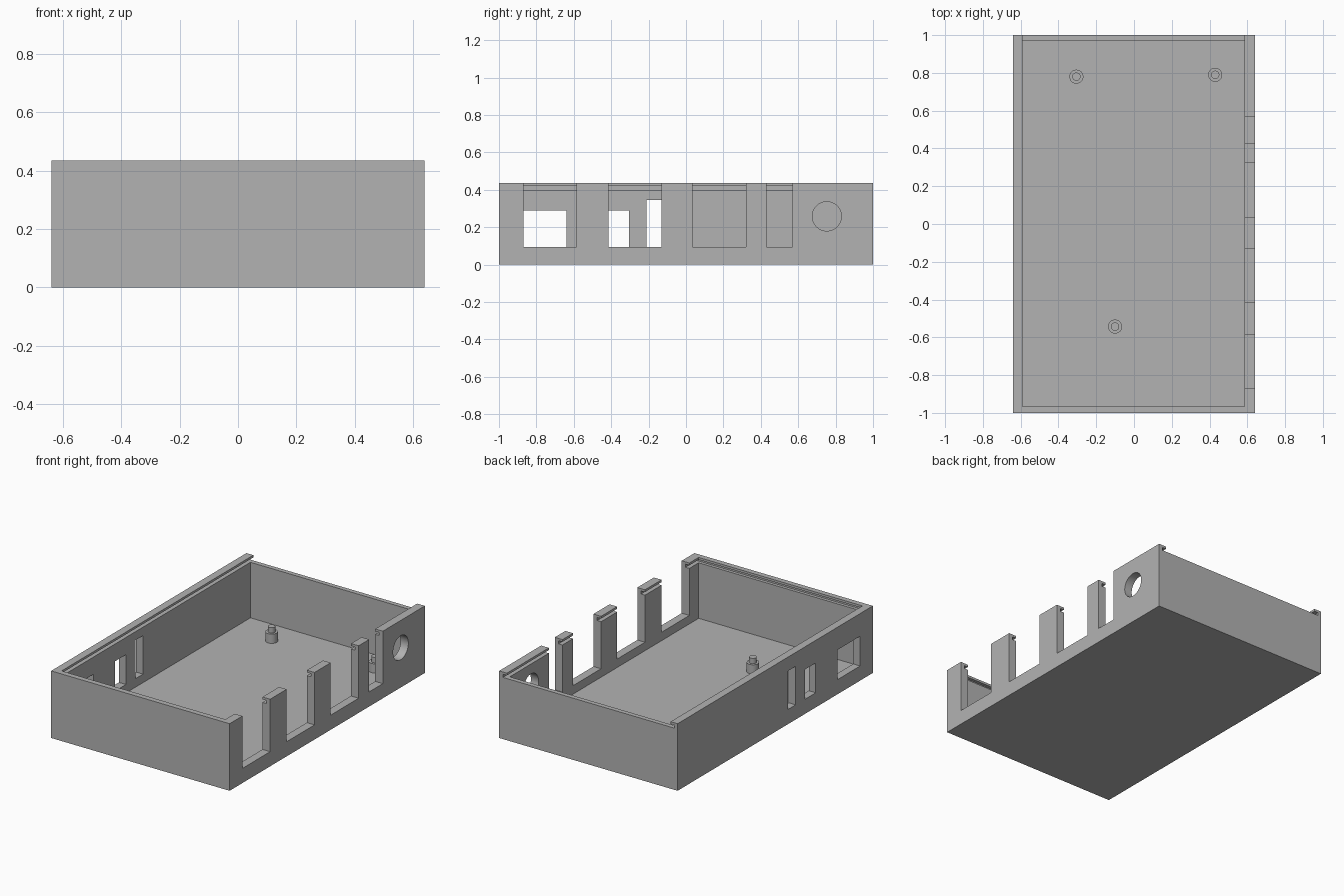
import bpy
import bmesh
from mathutils import Matrix, Vector

cube = bpy.data.objects.get("Cube")
if cube:
    bpy.data.objects.remove(cube, do_unlink=True)

GREY = (0.45, 0.45, 0.45, 1)
grey = bpy.data.materials.new("plain grey")
grey.use_nodes = True
grey.diffuse_color = GREY
grey.node_tree.nodes["Principled BSDF"].inputs["Base Color"].default_value = GREY

HALF_W, HALF_L, TOP = 0.64, 1.0, 0.435
FLOOR, LEDGE, LIP = 0.04, 0.40, 0.42
IN_L, IN_R, IN_F, IN_B = -0.59, 0.585, -0.965, 0.97


def finish(name, bm):
    mesh = bpy.data.meshes.new(name)
    bm.to_mesh(mesh)
    bm.free()
    mesh.materials.append(grey)
    obj = bpy.data.objects.new(name, mesh)
    bpy.context.collection.objects.link(obj)
    return obj


def box(name, x, y, z):
    """Box spanning the given (low, high) ranges."""
    bm = bmesh.new()
    bmesh.ops.create_cube(bm, size=1)
    for v in bm.verts:
        v.co = Vector([r[1] if c > 0 else r[0] for c, r in zip(v.co, (x, y, z))])
    return finish(name, bm)


def cylinder(name, radius, depth, matrix, sides=48):
    bm = bmesh.new()
    bmesh.ops.create_cone(bm, cap_ends=True, segments=sides, radius1=radius,
                          radius2=radius, depth=depth, matrix=matrix)
    return finish(name, bm)


# Solid case body
case = box("case", (-HALF_W, HALF_W), (-HALF_L, HALF_L), (0, TOP))

# Inner cavity, lid slot, and lowered back wall where the lid slides in
cutters = [
    box("cavity_cutter", (IN_L, IN_R), (IN_F, IN_B), (FLOOR, 0.6)),
    box("slot_cutter", (IN_L - 0.028, IN_R + 0.028), (IN_F - 0.02, 1.1), (LEDGE, LIP)),
    box("back_cutter", (IN_L, IN_R), (0.9, 1.1), (LEDGE, 0.6)),
]

# Open-topped notches in the right-hand wall on +x
for low, high in ((-0.87, -0.585), (-0.415, -0.13), (0.035, 0.322), (0.43, 0.57)):
    cutters.append(box("notch_cutter", (0.5, 0.8), (low, high), (0.095, 0.7)))

# Closed windows in the opposite wall
for low, high, top in ((-0.87, -0.64, 0.288), (-0.415, -0.305, 0.288), (-0.21, -0.13, 0.345)):
    cutters.append(box("window_cutter", (-0.8, -0.5), (low, high), (0.095, top)))

# Round socket hole
cutters.append(cylinder("hole_cutter", 0.078, 0.3,
                        Matrix.Translation((0.65, 0.753, 0.258)) @ Matrix.Rotation(1.5707963, 4, 'Y')))

# Cut everything, then bake the result and drop the cutters
for cutter in cutters:
    cutter.hide_render = True
    mod = case.modifiers.new(cutter.name, 'BOOLEAN')
    mod.operation = 'DIFFERENCE'
    mod.solver = 'EXACT'
    mod.object = cutter
bpy.context.view_layer.update()
baked = bpy.data.meshes.new_from_object(case.evaluated_get(bpy.context.evaluated_depsgraph_get()))
case.modifiers.clear()
case.data = baked
for cutter in cutters:
    bpy.data.objects.remove(cutter, do_unlink=True)

# Stepped mounting posts: a wide base and a narrow pin
posts = [case]
for x, y in ((-0.305, 0.78), (0.43, 0.79), (-0.1, -0.543)):
    for part, radius, low, high in (("base", 0.037, FLOOR - 0.01, 0.1), ("pin", 0.022, 0.09, 0.135)):
        posts.append(cylinder("post_" + part, radius, high - low,
                              Matrix.Translation((x, y, (low + high) / 2)), 32))

# Smooth the round parts while keeping edges sharp
bpy.ops.object.select_all(action='DESELECT')
for obj in posts:
    obj.select_set(True)
bpy.context.view_layer.objects.active = case
bpy.ops.object.shade_smooth_by_angle(angle=0.5)
